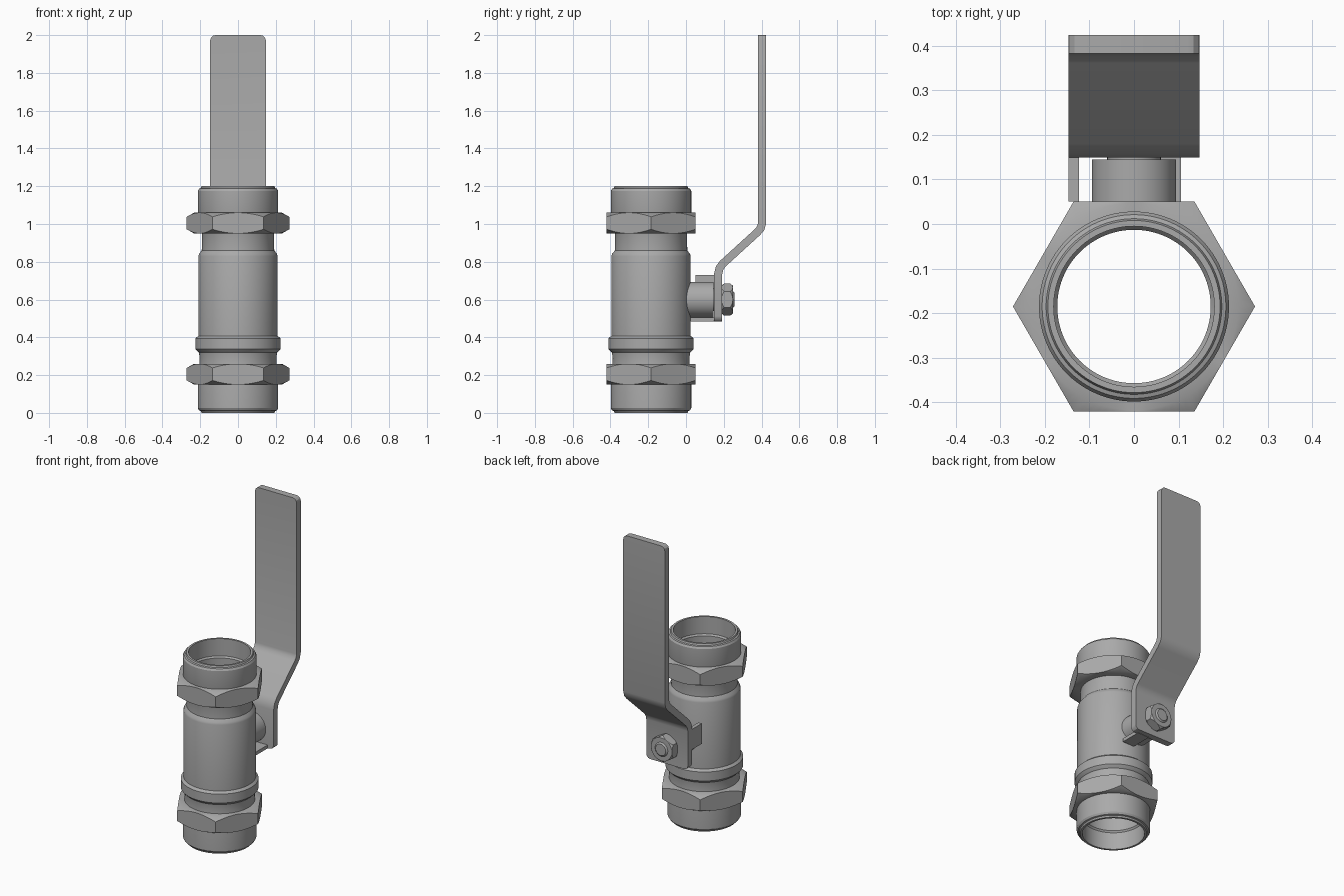
import bpy, bmesh, math
from mathutils import Matrix, Vector

if "Cube" in bpy.data.objects:
    bpy.data.objects.remove(bpy.data.objects["Cube"], do_unlink=True)

GREY = (0.4, 0.4, 0.4, 1.0)
metal = bpy.data.materials.new("grey metal")
metal.use_nodes = True
metal.diffuse_color = GREY
metal.node_tree.nodes["Principled BSDF"].inputs["Base Color"].default_value = GREY

BODY_Y = -0.185
STEM_Z = 0.6
LENGTH = 1.2


def finish(name, bm, matrix=Matrix(), angle=30):
    bmesh.ops.recalc_face_normals(bm, faces=bm.faces)
    mesh = bpy.data.meshes.new(name)
    bm.to_mesh(mesh)
    bm.free()
    mesh.transform(matrix)
    mesh.materials.append(metal)
    ob = bpy.data.objects.new(name, mesh)
    bpy.context.collection.objects.link(ob)
    bpy.ops.object.select_all(action='DESELECT')
    ob.select_set(True)
    bpy.context.view_layer.objects.active = ob
    bpy.ops.object.shade_smooth_by_angle(angle=math.radians(angle))
    return ob


def lathe(name, profile_at, matrix, closed=True, steps=96):
    """Revolve a (radius, height) profile that may depend on the angle."""
    bm = bmesh.new()
    rows = []
    for i in range(steps):
        a = math.tau * i / steps
        rows.append([bm.verts.new((r * math.cos(a), r * math.sin(a), z))
                     for r, z in profile_at(a)])
    n = len(rows[0])
    for i in range(steps):
        p, q = rows[i], rows[(i + 1) % steps]
        for j in range(n if closed else n - 1):
            k = (j + 1) % n
            bm.faces.new((p[j], q[j], q[k], p[k]))
    if not closed:
        bm.faces.new([row[0] for row in rows])
        bm.faces.new([row[-1] for row in rows])
    return finish(name, bm, matrix)


def hex_profile(apothem, half, drop, bore=None):
    """Hexagon nut whose corners are cut by a shallow cone on both ends."""
    corner = apothem / math.cos(math.pi / 6)

    def at(a):
        local = a % (math.pi / 3) - math.pi / 6
        r = apothem / math.cos(local)
        cut = half - drop * (r - apothem) / (corner - apothem)
        flat = apothem * 0.99
        ring = [(flat, -half), (r, -cut), (r, cut), (flat, half)]
        return ring + [(bore, half), (bore, -half)] if bore else ring
    return at


def box(name, lo, hi):
    bm = bmesh.new()
    bmesh.ops.create_cube(bm, size=1)
    lo, hi = Vector(lo), Vector(hi)
    bmesh.ops.scale(bm, vec=hi - lo, verts=bm.verts)
    bmesh.ops.translate(bm, vec=(lo + hi) / 2, verts=bm.verts)
    return finish(name, bm)


# Hollow valve body: shared end profile, then the stepped middle
end = [(0.172, 0.12), (0.18, 0.11), (0.18, 0.0), (0.193, 0.0),
       (0.197, 0.01), (0.206, 0.013), (0.213, 0.025), (0.213, 0.17)]
middle = [(0.205, 0.25), (0.203, 0.29), (0.207, 0.32), (0.218, 0.33),
          (0.225, 0.338), (0.225, 0.395), (0.21, 0.408), (0.21, 0.83),
          (0.206, 0.842), (0.192, 0.86), (0.19, 0.96)]
body_profile = end + middle + [(r, LENGTH - z) for r, z in reversed(end)]
to_body = Matrix.Translation((0, BODY_Y, 0))
lathe("valve_body", lambda a: body_profile, to_body)

# Hexagon end nuts
for name, z in (("lower_nut", 0.205), ("upper_nut", 1.005)):
    lathe(name, hex_profile(0.235, 0.055, 0.022, bore=0.183),
          to_body @ Matrix.Translation((0, 0, z)))

# Stem boss, stem and its nut, all along y
to_stem = Matrix.Translation((0, 0, STEM_Z)) @ Matrix.Rotation(-math.pi / 2, 4, 'X')
boss = [(0.094, -0.005), (0.094, 0.145)]
stem = [(0.06, 0.14), (0.06, 0.16), (0.046, 0.165), (0.046, 0.247), (0.036, 0.256)]
lathe("stem_boss", lambda a: boss, to_stem, closed=False)
lathe("stem", lambda a: stem, to_stem, closed=False, steps=48)
lathe("stem_nut", hex_profile(0.074, 0.03, 0.014),
      to_stem @ Matrix.Translation((0, 0, 0.218)) @ Matrix.Rotation(math.pi / 6, 4, 'Z'),
      closed=False)

# Lever: bent strip with softened corners
path = [Vector(p) for p in ((0.17, 0.485), (0.17, 0.735), (0.178, 0.767), (0.195, 0.79),
                            (0.376, 0.955), (0.395, 0.977), (0.403, 1.005), (0.403, 2.0))]
HALF_W, HALF_T = 0.147, 0.021
sides = ([], [])
for i, p in enumerate(path):
    before = (p - path[i - 1]).normalized() if i else None
    after = (path[i + 1] - p).normalized() if i + 1 < len(path) else None
    d = ((before or after) + (after or before)).normalized()
    grow = HALF_T / d.dot(after or before)
    normal = Vector((-d.y, d.x)) * grow
    sides[0].append(p + normal)
    sides[1].append(p - normal)
bm = bmesh.new()
outline = [bm.verts.new((-HALF_W, p.x, p.y)) for p in sides[0] + sides[1][::-1]]
face = bm.faces.new(outline)
made = bmesh.ops.extrude_face_region(bm, geom=[face])
bmesh.ops.translate(bm, vec=(2 * HALF_W, 0, 0),
                    verts=[g for g in made["geom"] if isinstance(g, bmesh.types.BMVert)])
low, high = path[0].y, path[-1].y
corners = []
for e in bm.edges:
    a, b = (v.co for v in e.verts)
    at_end = min(abs(a.z - low), abs(a.z - high)) < 0.001
    if at_end and abs(a.z - b.z) < 0.001 and abs(a.x - b.x) < 0.001:
        corners.append(e)
bmesh.ops.bevel(bm, geom=corners, offset=0.027, segments=3, profile=0.5, affect='EDGES')
finish("lever", bm)

# Stop tabs folded from the lever towards the body
box("side_stop_tab", (-0.147, 0.05, 0.6), (-0.123, 0.16, 0.73))
box("lower_stop_tab", (0.022, 0.025, 0.483), (0.105, 0.16, 0.505))
